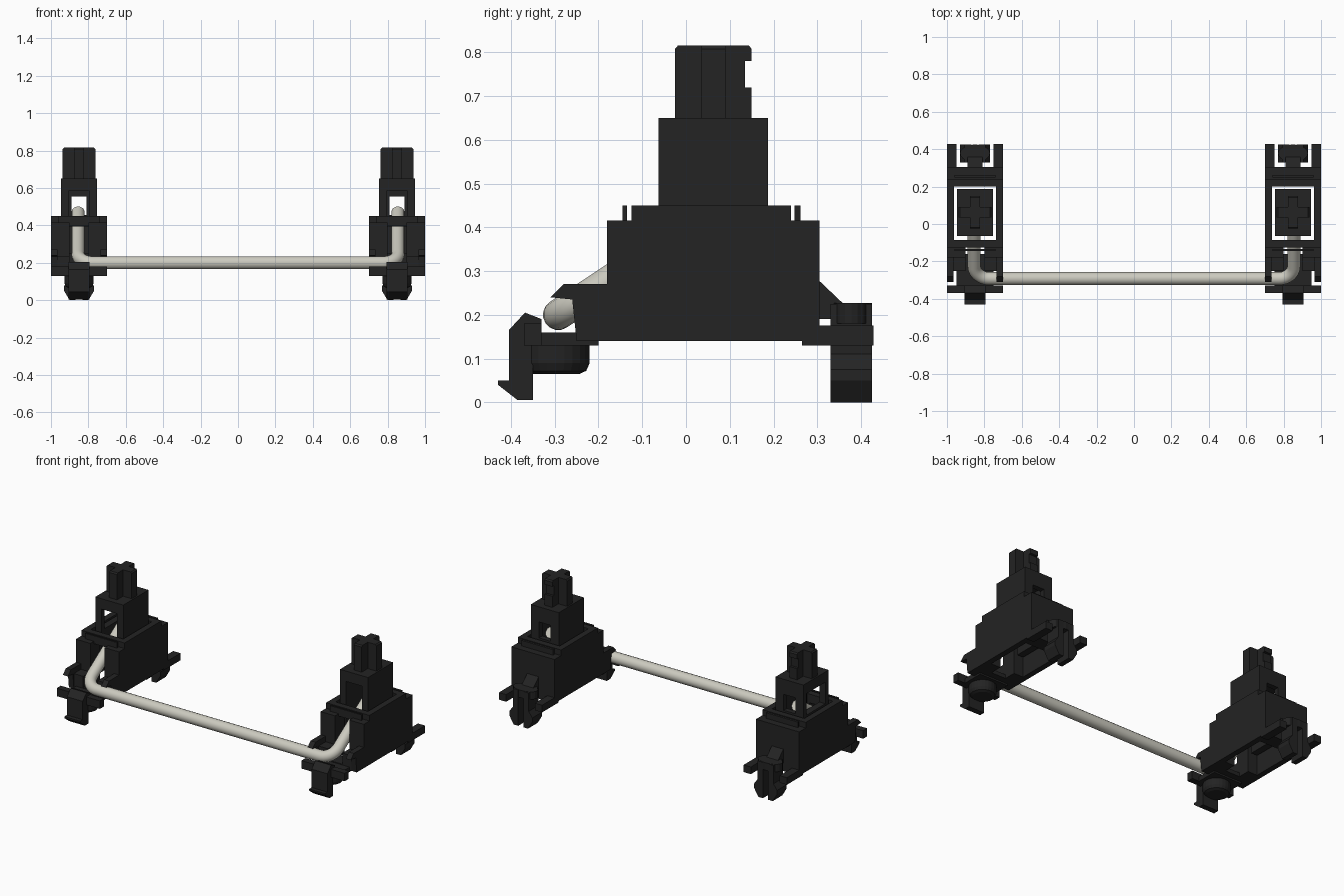
import bpy, bmesh, math
from mathutils import Vector

cube = bpy.data.objects.get("Cube")
if cube:
    bpy.data.objects.remove(cube, do_unlink=True)


def material(name, rgb):
    m = bpy.data.materials.new(name)
    m.use_nodes = True
    m.diffuse_color = (*rgb, 1)
    b = m.node_tree.nodes["Principled BSDF"]
    b.inputs["Base Color"].default_value = (*rgb, 1)
    b.inputs["Roughness"].default_value = 0.6
    return m


BLACK = material("black plastic", (0.017, 0.017, 0.017))
STEEL = material("pale steel", (0.60, 0.59, 0.52))

CX = 0.85      # distance of each unit from the centre
side = 1       # +1 left unit, -1 right unit; local x points outward


def finish(name, bm, mat=BLACK):
    for v in bm.verts:
        v.co.x = side * (CX + v.co.x)
    bmesh.ops.recalc_face_normals(bm, faces=bm.faces)
    me = bpy.data.meshes.new(name)
    bm.to_mesh(me)
    bm.free()
    me.materials.append(mat)
    ob = bpy.data.objects.new(("left_" if side > 0 else "right_") + name, me)
    bpy.context.collection.objects.link(ob)
    return ob


def prism(name, axis, pts, a, b):
    """Extrude a 2D outline along an axis from a to b."""
    place = {"x": lambda p, t: (t, p[0], p[1]),
             "y": lambda p, t: (p[0], t, p[1]),
             "z": lambda p, t: (p[0], p[1], t)}[axis]
    bm = bmesh.new()
    lo = [bm.verts.new(place(p, a)) for p in pts]
    hi = [bm.verts.new(place(p, b)) for p in pts]
    bm.faces.new(lo)
    bm.faces.new(hi)
    n = len(pts)
    for i in range(n):
        j = (i + 1) % n
        bm.faces.new((lo[i], lo[j], hi[j], hi[i]))
    return finish(name, bm)


def box(name, x0, x1, y0, y1, z0, z1):
    return prism(name, "z", [(x0, y0), (x1, y0), (x1, y1), (x0, y1)], z0, z1)


def lathe(name, y, rings, n=24):
    """Stack circles of (radius, z) around a vertical axis."""
    bm = bmesh.new()
    loops = [[bm.verts.new((r * math.cos(2 * math.pi * i / n),
                            y + r * math.sin(2 * math.pi * i / n), z))
              for i in range(n)] for r, z in rings]
    for a, b in zip(loops, loops[1:]):
        for i in range(n):
            j = (i + 1) % n
            bm.faces.new((a[i], a[j], b[j], b[i]))
    bm.faces.new(loops[0])
    bm.faces.new(loops[-1])
    return finish(name, bm)


WALL = [(-0.25, 0.14), (0.305, 0.14), (0.305, 0.415), (-0.18, 0.415),
        (-0.18, 0.27), (-0.28, 0.27), (-0.31, 0.24), (-0.26, 0.235)]
HOOK = [(-0.43, 0.04), (-0.385, 0.005), (-0.35, 0.005), (-0.35, 0.13),
        (-0.33, 0.13), (-0.33, 0.19), (-0.368, 0.205), (-0.405, 0.165),
        (-0.405, 0.05), (-0.43, 0.05)]
GUSSET = [(0.30, 0.19), (0.36, 0.19), (0.36, 0.225), (0.30, 0.282)]
PRONG = [(0.018, 0.225), (0.055, 0.225), (0.055, 0.11), (0.08, 0.075),
         (0.08, 0.05), (0.05, 0.0), (0.018, 0.0)]
CROSS = [(-0.025, 0.65), (0.15, 0.65), (0.15, 0.72), (0.135, 0.72),
         (0.135, 0.78), (0.15, 0.78), (0.15, 0.808), (0.143, 0.816),
         (-0.018, 0.816), (-0.025, 0.808)]

for side in (1, -1):
    # Hollow housing
    for k, tag in ((1, "outer"), (-1, "inner")):
        def mbox(name, x0, x1, *rest):
            box(f"{tag}_{name}", *sorted((k * x0, k * x1)), *rest)
        prism(f"{tag}_housing_wall", "x", WALL, k * 0.115, k * 0.15)
        mbox("front_panel", 0.05, 0.12, -0.18, -0.085, 0.14, 0.415)
        mbox("front_step", 0.05, 0.12, -0.25, -0.18, 0.14, 0.235)
        mbox("collar_rail", 0.112, 0.15, -0.125, 0.24, 0.40, 0.45)
        mbox("rear_tab", 0.10, 0.15, 0.265, 0.428, 0.13, 0.175)
        prism(f"{tag}_clip_prong", "y", [(k * x, z) for x, z in PRONG], 0.33, 0.425)
    box("housing_back", -0.12, 0.12, 0.215, 0.305, 0.14, 0.415)
    box("collar_front", -0.15, 0.15, -0.125, -0.085, 0.395, 0.45)
    box("collar_back", -0.15, 0.15, 0.2, 0.24, 0.40, 0.45)
    box("front_rib", -0.11, 0.11, -0.145, -0.135, 0.40, 0.45)
    box("back_rib", -0.11, 0.11, 0.248, 0.262, 0.40, 0.45)
    box("floor_beam", -0.12, 0.12, -0.25, -0.16, 0.14, 0.165)

    # Rear clip
    prism("clip_gusset", "x", GUSSET, -0.04, 0.04)
    prism("clip_cap", "z", [(0.08 * math.cos(t * math.pi / 10),
                             0.378 + 0.047 * math.sin(t * math.pi / 10))
                            for t in range(20)], 0.18, 0.227)

    # Front foot: plate, bar, boss and hook
    box("foot_plate", -0.10, 0.10, -0.37, -0.20, 0.13, 0.16)
    box("foot_bar", -0.15, 0.15, -0.37, -0.33, 0.13, 0.18)
    lathe("foot_boss", -0.298, [(0.055, 0.065), (0.07, 0.072), (0.078, 0.09),
                                (0.078, 0.16)])
    prism("foot_hook", "x", HOOK, -0.055, 0.055)

    # Sliding stem with an arched front and a window behind
    box("stem_top", -0.097, 0.097, -0.063, 0.187, 0.585, 0.65)
    box("stem_inner_wall", -0.097, -0.055, -0.063, 0.187, 0.25, 0.60)
    if side > 0:
        box("stem_outer_wall", 0.055, 0.097, -0.063, 0.187, 0.25, 0.60)
    else:
        box("stem_outer_post", 0.055, 0.097, -0.063, -0.03, 0.25, 0.60)
        box("stem_outer_corner", 0.055, 0.097, 0.155, 0.187, 0.25, 0.60)
        box("stem_outer_sill", 0.055, 0.097, -0.04, 0.16, 0.25, 0.45)
    box("stem_back_sill", -0.06, 0.06, 0.155, 0.187, 0.25, 0.455)
    box("stem_back_lintel", -0.06, 0.06, 0.155, 0.187, 0.555, 0.60)
    for k, tag in ((1, "outer"), (-1, "inner")):
        box(f"stem_back_jamb_{tag}", *sorted((k * 0.04, k * 0.06)),
            0.155, 0.187, 0.45, 0.56)

    # Cross shaped post
    prism("cross_lengthwise", "x", CROSS, -0.027, 0.027)
    prism("cross_sideways", "y", [(-0.087, 0.65), (0.087, 0.65), (0.087, 0.808),
                                  (0.08, 0.816), (-0.08, 0.816), (-0.087, 0.808)],
          0.035, 0.09)

# Steel wire with rounded bends
corner = Vector((0.855, -0.292, 0.2))
tip = Vector((0.855, 0.12, 0.472))
arm = (tip - corner).normalized()
R = 0.08
p0, p2 = corner - Vector((R, 0, 0)), corner + arm * R
centre = corner - Vector((R, 0, 0)) + arm * R
half = [tip]
for i in range(9):
    a = math.pi / 2 * i / 8
    half.append(centre + Vector((R, 0, 0)) * math.cos(a) - arm * R * math.sin(a))
path = half + [Vector((-p.x, p.y, p.z)) for p in reversed(half)]
cu = bpy.data.curves.new("wire", "CURVE")
cu.dimensions = "3D"
cu.bevel_depth = 0.035
cu.bevel_resolution = 6
cu.use_fill_caps = True
sp = cu.splines.new("POLY")
sp.points.add(len(path) - 1)
for q, p in zip(sp.points, path):
    q.co = (*p, 1)
cu.materials.append(STEEL)
wire = bpy.data.objects.new("wire", cu)
bpy.context.collection.objects.link(wire)
bpy.ops.object.select_all(action="DESELECT")
wire.select_set(True)
bpy.context.view_layer.objects.active = wire
bpy.ops.object.convert(target="MESH")
bpy.ops.object.shade_smooth_by_angle(angle=math.radians(40))
